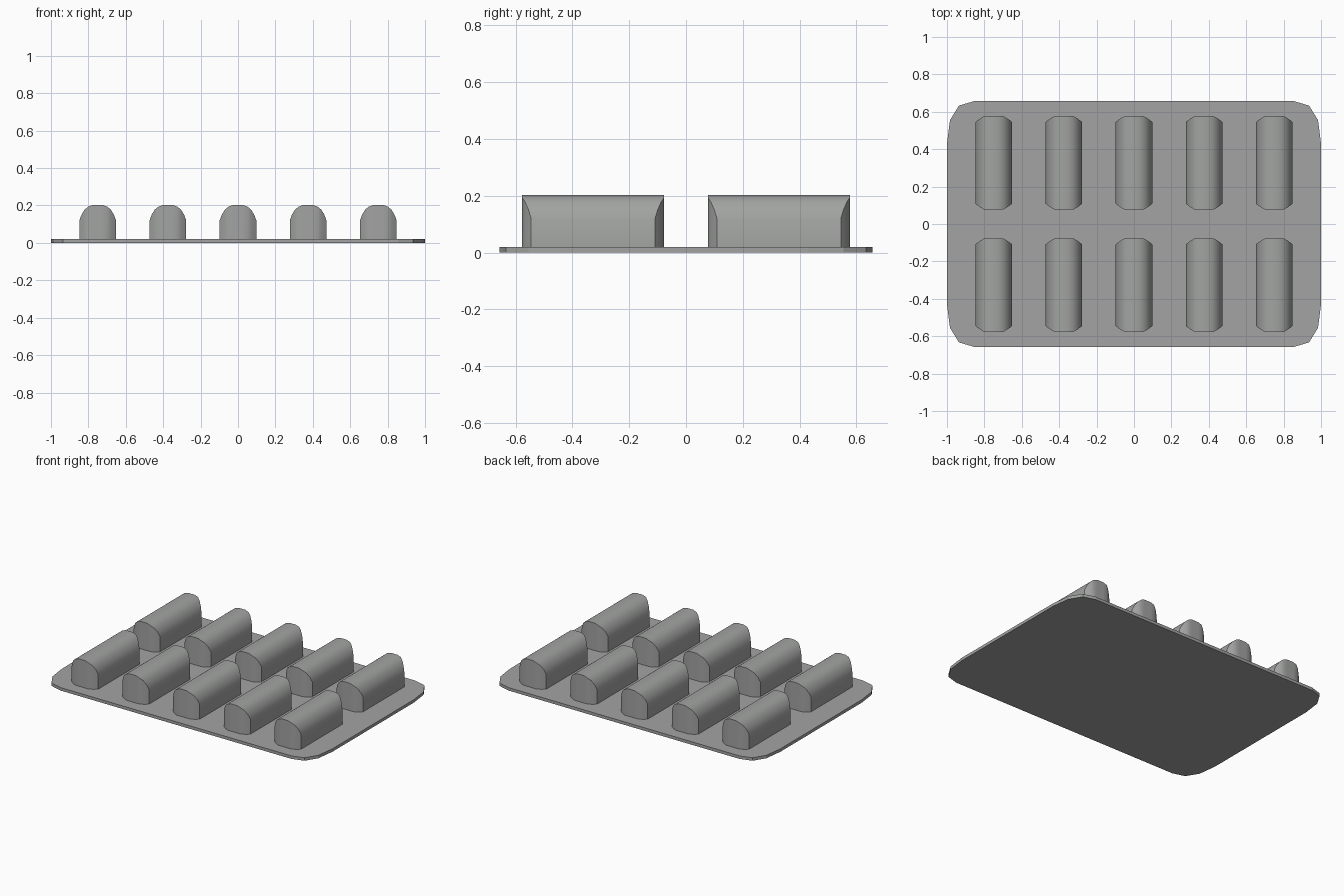
import bpy
import bmesh

if "Cube" in bpy.data.objects:
    bpy.data.objects.remove(bpy.data.objects["Cube"], do_unlink=True)

grey = bpy.data.materials.new("blister grey")
grey.use_nodes = True
colour = (0.36, 0.37, 0.36, 1)
grey.diffuse_color = colour
grey.node_tree.nodes["Principled BSDF"].inputs["Base Color"].default_value = colour


def finish(bm, name, location=(0, 0, 0)):
    bmesh.ops.recalc_face_normals(bm, faces=bm.faces)
    mesh = bpy.data.meshes.new(name)
    bm.to_mesh(mesh)
    bm.free()
    mesh.materials.append(grey)
    obj = bpy.data.objects.new(name, mesh)
    obj.location = location
    bpy.context.collection.objects.link(obj)
    return obj


def backing_sheet(thickness=0.02):
    """Flat card with faceted, uneven corners."""
    corner = [(1, 0.43), (0.984, 0.555), (0.936, 0.633), (0.855, 0.657)]
    outline = corner + [(-x, y) for x, y in reversed(corner)]
    outline += [(-x, -y) for x, y in outline]
    bm = bmesh.new()
    face = bm.faces.new([bm.verts.new((x, y, 0)) for x, y in outline])
    top = bmesh.ops.extrude_face_region(bm, geom=[face])["geom"]
    raised = [v for v in top if isinstance(v, bmesh.types.BMVert)]
    bmesh.ops.translate(bm, verts=raised, vec=(0, 0, thickness))
    finish(bm, "backing_sheet")


def blister_mesh(bm):
    """Arched pocket lofted across its width; each station is a rectangle."""
    half = [(0.098, 0.218, 0.12), (0.087, 0.227, 0.15), (0.07, 0.239, 0.178),
            (0.05, 0.25, 0.194), (0.025, 0.25, 0.203)]
    stations = [(-x, y, z) for x, y, z in half] + list(reversed(half))
    rings = []
    for x, y, z in stations:
        corners = [(-y, 0.01), (y, 0.01), (y, z), (-y, z)]
        rings.append([bm.verts.new((x, cy, cz)) for cy, cz in corners])
    for a, b in zip(rings, rings[1:]):
        for i in range(4):
            j = (i + 1) % 4
            bm.faces.new((a[i], a[j], b[j], b[i]))
    bm.faces.new(rings[0])
    bm.faces.new(rings[-1])


backing_sheet()

# Two rows of five pockets
for row, y in (("front", -0.327), ("back", 0.327)):
    for column in range(5):
        bm = bmesh.new()
        blister_mesh(bm)
        pocket = finish(bm, f"{row}_pocket_{column + 1}", ((column - 2) * 0.375, y, 0))
        bpy.ops.object.select_all(action="DESELECT")
        pocket.select_set(True)
        bpy.context.view_layer.objects.active = pocket
        bpy.ops.object.shade_smooth_by_angle(angle=0.6)
